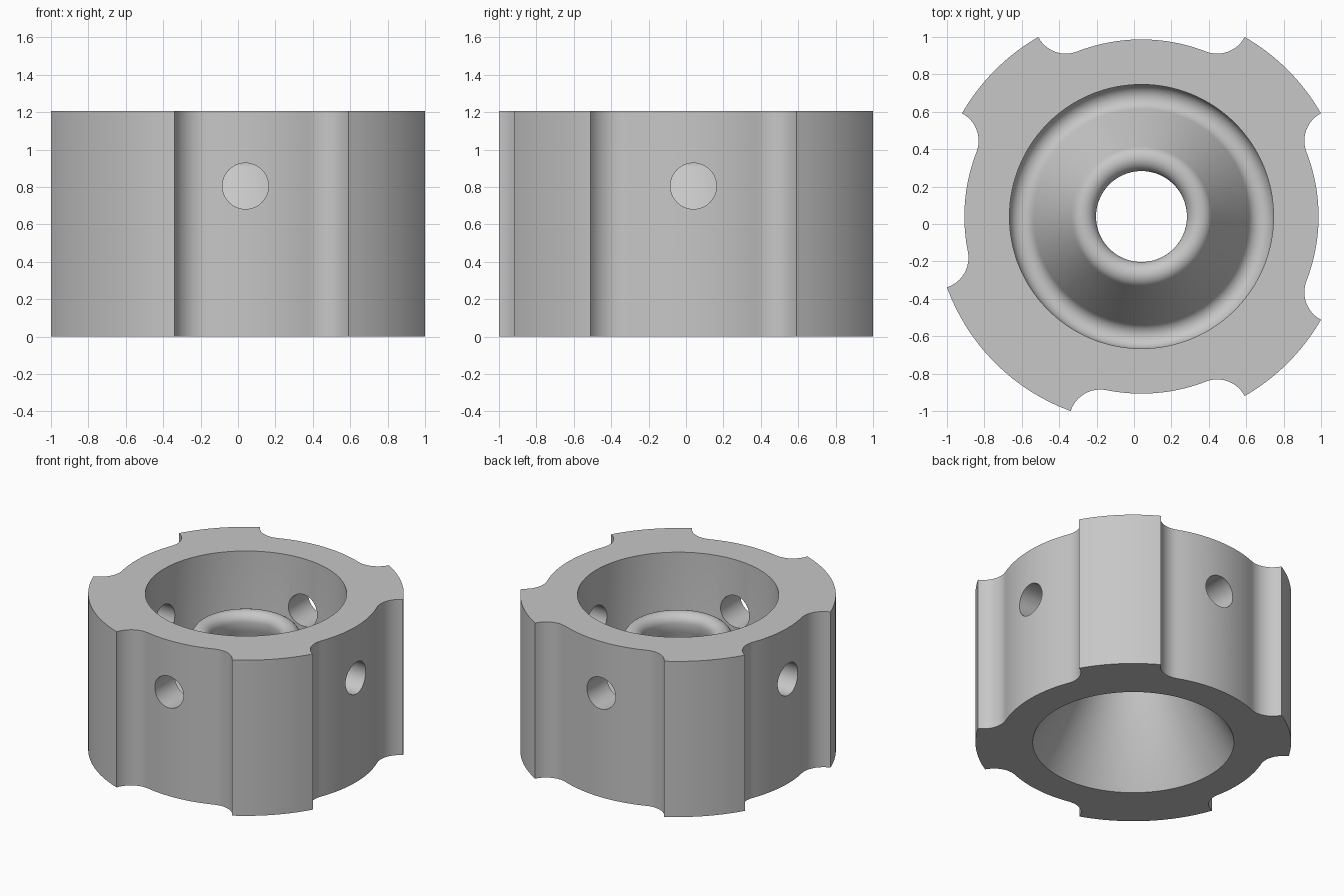
import bpy, bmesh, math

if "Cube" in bpy.data.objects:
    bpy.data.objects.remove(bpy.data.objects["Cube"])

CX = CY = 0.04                 # hub axis
HEIGHT = 1.205
R_LOBE, R_RECESS, R_FILLET = 1.107, 0.947, 0.166
R_BORE, R_HOLE = 0.706, 0.243
SLOPE = math.radians(60)       # steepness of the inner funnel
R_ROUND = 0.07                 # rounding of lip and groove
Z_LIP = 0.865                  # centre height of lip rounding

grey = bpy.data.materials.new("plain_grey")
grey.diffuse_color = (0.57, 0.57, 0.57, 1)
grey.use_nodes = True
grey.node_tree.nodes["Principled BSDF"].inputs["Base Color"].default_value = grey.diffuse_color


def add_object(name, bm):
    bmesh.ops.recalc_face_normals(bm, faces=bm.faces)
    mesh = bpy.data.meshes.new(name)
    bm.to_mesh(mesh)
    bm.free()
    obj = bpy.data.objects.new(name, mesh)
    bpy.context.collection.objects.link(obj)
    mesh.materials.append(grey)
    return obj


def arc(cx, cy, r, a0, a1, n):
    """Points on an arc, angles in degrees."""
    pts = []
    for i in range(n + 1):
        a = math.radians(a0 + (a1 - a0) * i / n)
        pts.append((cx + r * math.cos(a), cy + r * math.sin(a)))
    return pts


def lathe(name, profile, n=128):
    """Solid of revolution around the hub axis."""
    bm = bmesh.new()
    rings = []
    for r, z in profile:
        if r == 0:
            rings.append([bm.verts.new((CX, CY, z))] * n)
        else:
            rings.append([bm.verts.new((CX + r * math.cos(math.tau * i / n),
                                        CY + r * math.sin(math.tau * i / n), z))
                          for i in range(n)])
    for a, b in zip(rings, rings[1:]):
        for i in range(n):
            j = (i + 1) % n
            quad = list(dict.fromkeys((a[i], a[j], b[j], b[i])))
            bm.faces.new(quad)
    return add_object(name, bm)


def cut(target, cutter):
    mod = target.modifiers.new("cut", 'BOOLEAN')
    mod.operation = 'DIFFERENCE'
    mod.solver = 'EXACT'
    mod.object = cutter
    bpy.context.view_layer.objects.active = target
    bpy.ops.object.modifier_apply(modifier=mod.name)
    bpy.data.objects.remove(cutter)


# Outline: four lobes joined to the recessed wall by concave fillets
d = R_RECESS + R_FILLET
delta = math.acos((R_LOBE**2 + d**2 - R_FILLET**2) / (2 * R_LOBE * d))
end_dir = math.degrees(math.atan2(R_LOBE * math.sin(delta), R_LOBE * math.cos(delta) - d))
fillet = [(math.hypot(x, y), math.degrees(math.atan2(y, x)))
          for x, y in arc(d, 0, R_FILLET, 180, end_dir, 12)]
delta = math.degrees(delta)
lobes = [(45, 15.1), (135, 15.1), (225, 25.0), (315, 15.1)]   # angle, half width
polar = []
for k, (mid, half) in enumerate(lobes):
    off = half + delta
    polar += [(r, mid - off + a) for r, a in fillet]
    polar += [(R_LOBE, mid - half + 2 * half * i / 16) for i in range(1, 16)]
    polar += [(r, mid + off - a) for r, a in reversed(fillet)]
    nmid, nhalf = lobes[(k + 1) % 4]
    a0, a1 = mid + off, nmid - nhalf - delta + (360 if k == 3 else 0)
    polar += [(R_RECESS, a0 + (a1 - a0) * i / 20) for i in range(1, 20)]

bm = bmesh.new()
base = bm.faces.new([bm.verts.new((CX + r * math.cos(math.radians(a)),
                                   CY + r * math.sin(math.radians(a)), 0))
                     for r, a in polar])
top = bmesh.ops.extrude_face_region(bm, geom=[base])
bmesh.ops.translate(bm, vec=(0, 0, HEIGHT),
                    verts=[v for v in top["geom"] if isinstance(v, bmesh.types.BMVert)])
body = add_object("lobed_ring_body", bm)

# Inner void: lower funnel, centre hole, rounded lip, rounded groove, upper bore
s, c, t = math.sin(SLOPE), math.cos(SLOPE), math.tan(SLOPE)
r_lip, r_groove = R_HOLE + R_ROUND, R_BORE - R_ROUND
z_groove = Z_LIP + 2 * R_ROUND * c - t * (r_groove - r_lip - 2 * R_ROUND * s)
tilt = 90 - math.degrees(SLOPE)
profile = [(0, -0.1), (R_BORE + 0.1 / t, -0.1), (R_HOLE, (R_BORE - R_HOLE) * t)]
profile += arc(r_lip, Z_LIP, R_ROUND, 180, tilt, 14)
profile += arc(r_groove, z_groove, R_ROUND, 180 + tilt, 360, 14)
profile += [(R_BORE, HEIGHT + 0.1), (0, HEIGHT + 0.1)]
cut(body, lathe("void_cutter", profile))

# Radial drain holes through the wall on four sides
for k in range(4):
    a = k * math.pi / 2
    bpy.ops.mesh.primitive_cylinder_add(
        vertices=48, radius=0.123, depth=0.5,
        location=(CX + 0.89 * math.cos(a), CY + 0.89 * math.sin(a), 0.805),
        rotation=(0, math.pi / 2, a))
    cut(body, bpy.context.object)

# Smooth curves, keep sharp rims
bpy.ops.object.select_all(action='DESELECT')
body.select_set(True)
bpy.context.view_layer.objects.active = body
bpy.ops.object.shade_smooth_by_angle(angle=math.radians(30))
